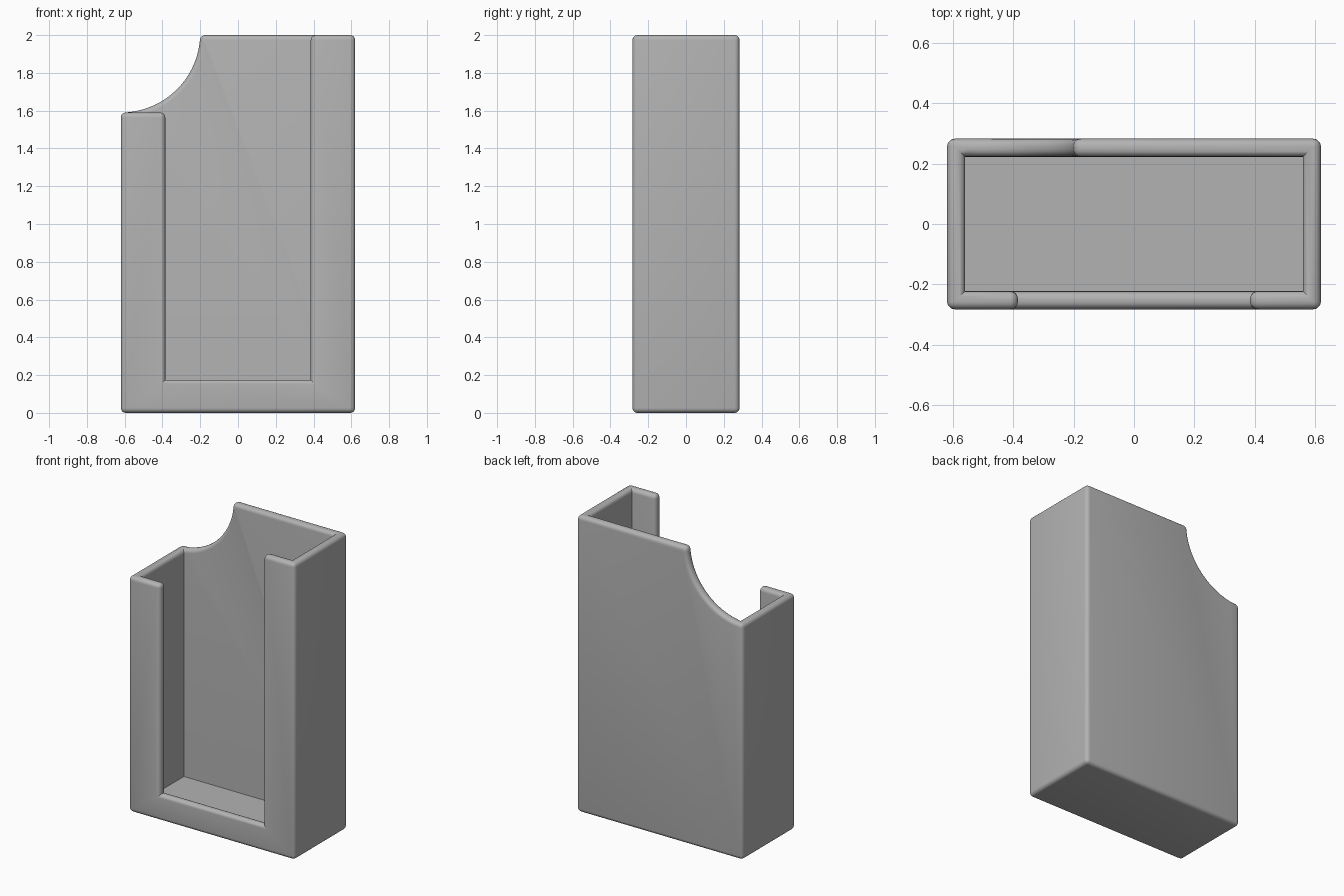
import bpy, bmesh, math

cube = bpy.data.objects.get("Cube")
if cube:
    bpy.data.objects.remove(cube, do_unlink=True)

# Main dimensions
X, Y, H = 0.62, 0.283, 2.0          # outer half width, half depth, height
WALL, ROUND = 0.06, 0.026           # wall thickness, edge rounding
LOW = 1.59                          # top of the lower side
OPEN_X, OPEN_Z = 0.385, 0.175       # front opening
RADIUS = 0.42                       # scooped corner at the back

grey = bpy.data.materials.new("light_grey")
grey.use_nodes = True
colour = (0.45, 0.45, 0.45, 1)
grey.diffuse_color = colour
grey.node_tree.nodes["Principled BSDF"].inputs["Base Color"].default_value = colour

bm = bmesh.new()


def panel(points):
    return bm.faces.new([bm.verts.new(p) for p in points])


# Outer skin: bottom, two sides, U-shaped front, scooped back
panel([(-X, -Y, 0), (X, -Y, 0), (X, Y, 0), (-X, Y, 0)])
for x, top in ((-X, LOW), (X, H)):
    panel([(x, -Y, 0), (x, Y, 0), (x, Y, top), (x, -Y, top)])
panel([(x, -Y, z) for x, z in (
    (-X, 0), (X, 0), (X, H), (OPEN_X, H), (OPEN_X, OPEN_Z),
    (-OPEN_X, OPEN_Z), (-OPEN_X, LOW), (-X, LOW))])
steps = 18
arc = [(-X + RADIUS * math.sin(a), H + 0.01 - RADIUS * math.cos(a))
       for a in (math.radians(88) * i / steps for i in range(2, steps))]
panel([(x, Y, z) for x, z in
       [(X, 0), (-X, 0), (-X, LOW)] + arc + [(RADIUS - X, H), (X, H)]])
bmesh.ops.remove_doubles(bm, verts=bm.verts[:], dist=0.0001)

# Inner skin: the same panels moved in by the wall thickness
outer_faces = bm.faces[:]
rim_edges = [e for e in bm.edges if e.is_boundary]
inner = {}
for v in bm.verts[:]:
    x, y, z = v.co
    inner[v] = bm.verts.new((max(-X + WALL, min(X - WALL, x)),
                             max(-Y + WALL, min(Y - WALL, y)),
                             max(WALL, z)))
for f in outer_faces:
    bm.faces.new([inner[v] for v in reversed(f.verts)])

# Rim joining the two skins
for e in rim_edges:
    a, b = e.verts
    bm.faces.new([a, b, inner[b], inner[a]])
bmesh.ops.recalc_face_normals(bm, faces=bm.faces[:])

# Round the convex edges only; inside corners stay sharp
convex = [e for e in bm.edges if e.calc_face_angle_signed() > math.radians(40)]
bmesh.ops.bevel(bm, geom=convex, offset=ROUND, offset_type='OFFSET', segments=5,
                profile=0.5, affect='EDGES', clamp_overlap=False)
bmesh.ops.recalc_face_normals(bm, faces=bm.faces[:])

mesh = bpy.data.meshes.new("holder_body")
bm.to_mesh(mesh)
bm.free()
mesh.materials.append(grey)
holder = bpy.data.objects.new("holder_body", mesh)
bpy.context.collection.objects.link(holder)

bpy.ops.object.select_all(action='DESELECT')
holder.select_set(True)
bpy.context.view_layer.objects.active = holder
bpy.ops.object.shade_smooth_by_angle(angle=math.radians(35))
